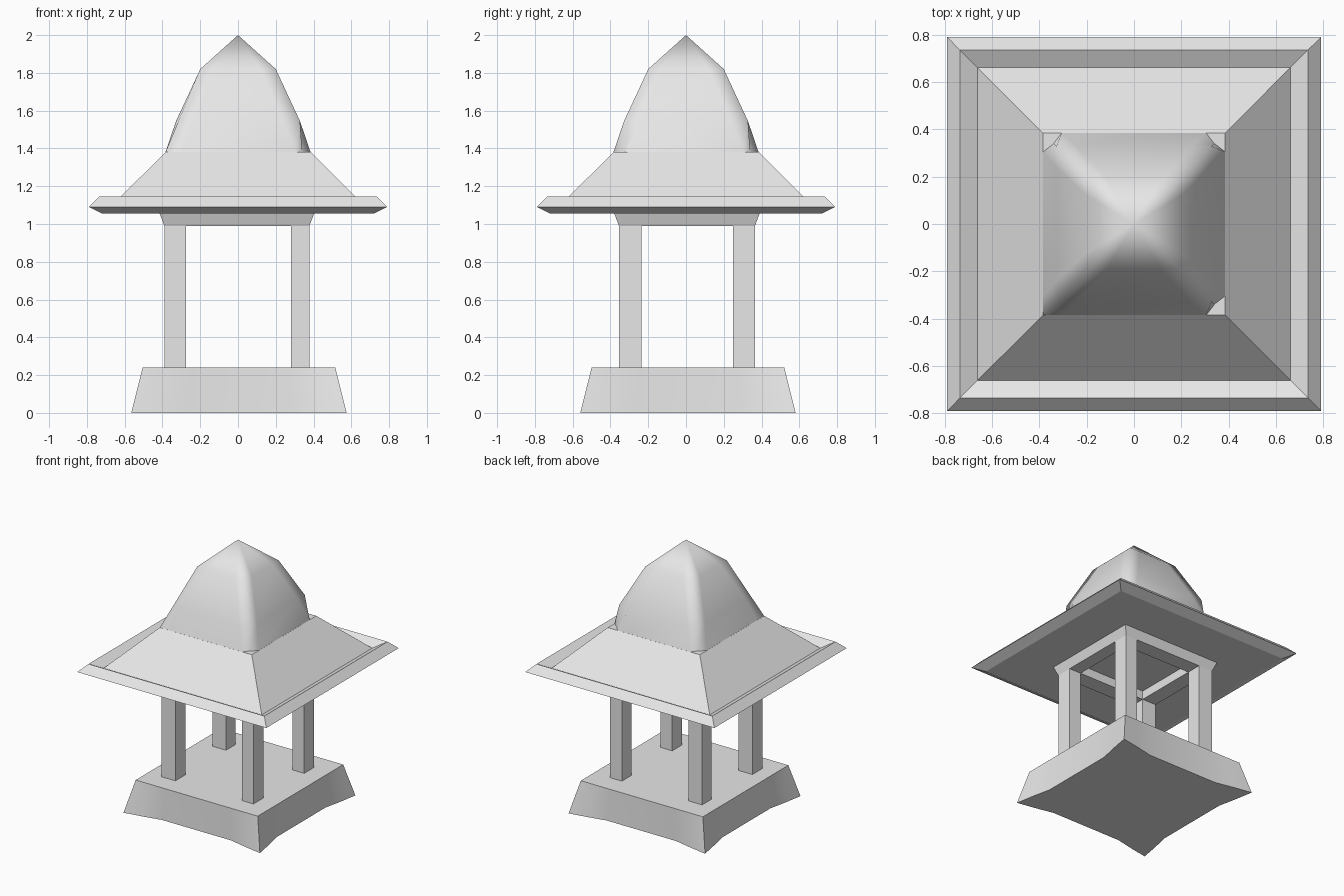
import bpy, bmesh, math
from mathutils import Matrix, Vector

if "Cube" in bpy.data.objects:
    bpy.data.objects.remove(bpy.data.objects["Cube"], do_unlink=True)

stone = bpy.data.materials.new("grey stone")
stone.use_nodes = True
stone.diffuse_color = (0.8, 0.8, 0.8, 1)
stone.node_tree.nodes["Principled BSDF"].inputs["Base Color"].default_value = (0.8, 0.8, 0.8, 1)


def loft(name, rings, closed=False, smooth=None):
    """Skin a stack of equal-length rings; cap the ends or close into a loop."""
    bm = bmesh.new()
    rows = [[bm.verts.new(p) for p in ring] for ring in rings]
    n = len(rows[0])
    pairs = list(zip(rows, rows[1:]))
    if closed:
        pairs.append((rows[-1], rows[0]))
    else:
        bm.faces.new(rows[0][::-1])
        bm.faces.new(rows[-1])
    for lo, hi in pairs:
        for i in range(n):
            j = (i + 1) % n
            bm.faces.new((lo[i], lo[j], hi[j], hi[i]))
    bmesh.ops.remove_doubles(bm, verts=bm.verts, dist=0.0005)
    bmesh.ops.recalc_face_normals(bm, faces=bm.faces)
    mesh = bpy.data.meshes.new(name)
    bm.to_mesh(mesh)
    bm.free()
    mesh.materials.append(stone)
    obj = bpy.data.objects.new(name, mesh)
    bpy.context.collection.objects.link(obj)
    if smooth:
        bpy.ops.object.select_all(action='DESELECT')
        obj.select_set(True)
        bpy.context.view_layer.objects.active = obj
        bpy.ops.object.shade_smooth_by_angle(angle=math.radians(smooth))
    return obj


def rect(x0, x1, y0, y1, z):
    return [(x0, y0, z), (x1, y0, z), (x1, y1, z), (x0, y1, z)]


def square(r, z):
    return rect(-r, r, -r, r, z)


def four_sides(side, z, centre=(0, 0)):
    """Repeat one front-side run of (x, y) points around the four sides."""
    ring = []
    for k in range(4):
        turn = Matrix.Rotation(k * math.pi / 2, 3, 'Z')
        ring += [turn @ Vector((x, y, 0)) + Vector((*centre, z)) for x, y in side]
    return ring


# Plinth: straight top edge, flared feet at the corners
centre = (0.005, 0.01)
foot = [(-0.57, -0.57), (-0.43, -0.545), (-0.29, -0.515), (0.29, -0.515), (0.43, -0.545)]
top = [(x * 0.51 / 0.57, -0.51) for x, y in foot]
loft("plinth", [four_sides(foot, 0, centre), four_sides(top, 0.24, centre)], smooth=40)

# Four posts
X = (-0.39, -0.275, 0.28, 0.378)
Y = (-0.355, -0.235, 0.25, 0.365)
for i, side in ((0, "right"), (2, "left")):
    for j, end in ((0, "front"), (2, "back")):
        loft(f"{end}_{side}_post",
             [rect(X[i], X[i + 1], Y[j], Y[j + 1], z) for z in (0.24, 0.99)])

# Flared lintel frame joining the posts
f = 0.025
loft("lintel_frame", [
    rect(X[0], X[3], Y[0], Y[3], 0.99),
    rect(X[0] - f, X[3] + f, Y[0] - f, Y[3] + f, 1.056),
    rect(X[1], X[2], Y[1], Y[2], 1.056),
    rect(X[1], X[2], Y[1], Y[2], 0.99)], closed=True)

# Roof: bevelled eaves, gutter groove, sloped sides
profile = [(0.72, 1.055), (0.79, 1.09), (0.735, 1.145), (0.66, 1.105), (0.385, 1.38)]
loft("roof", [square(r, z) for r, z in profile])


# Domed cap: square in plan, three corners cut back at the foot
def cap_ring(r, inset, z, cut=0, front_right=None):
    ring = []
    for k, (sx, sy) in enumerate(((-1, -1), (1, -1), (1, 1), (-1, 1))):
        c = r - cut if k else (front_right or r)
        a, b = (sx * inset, sy * r), (sx * r, sy * inset)
        first, last = (b, a) if sx * sy > 0 else (a, b)
        ring += [(*first, z), (sx * c, sy * c, z), (*last, z)]
    return ring


loft("domed_cap", [
    cap_ring(0.385, 0.305, 1.378, cut=0.045),
    cap_ring(0.328, 0.24, 1.545, front_right=0.315),
    cap_ring(0.2, 0.12, 1.82),
    cap_ring(0, 0, 2.0)], smooth=75)
